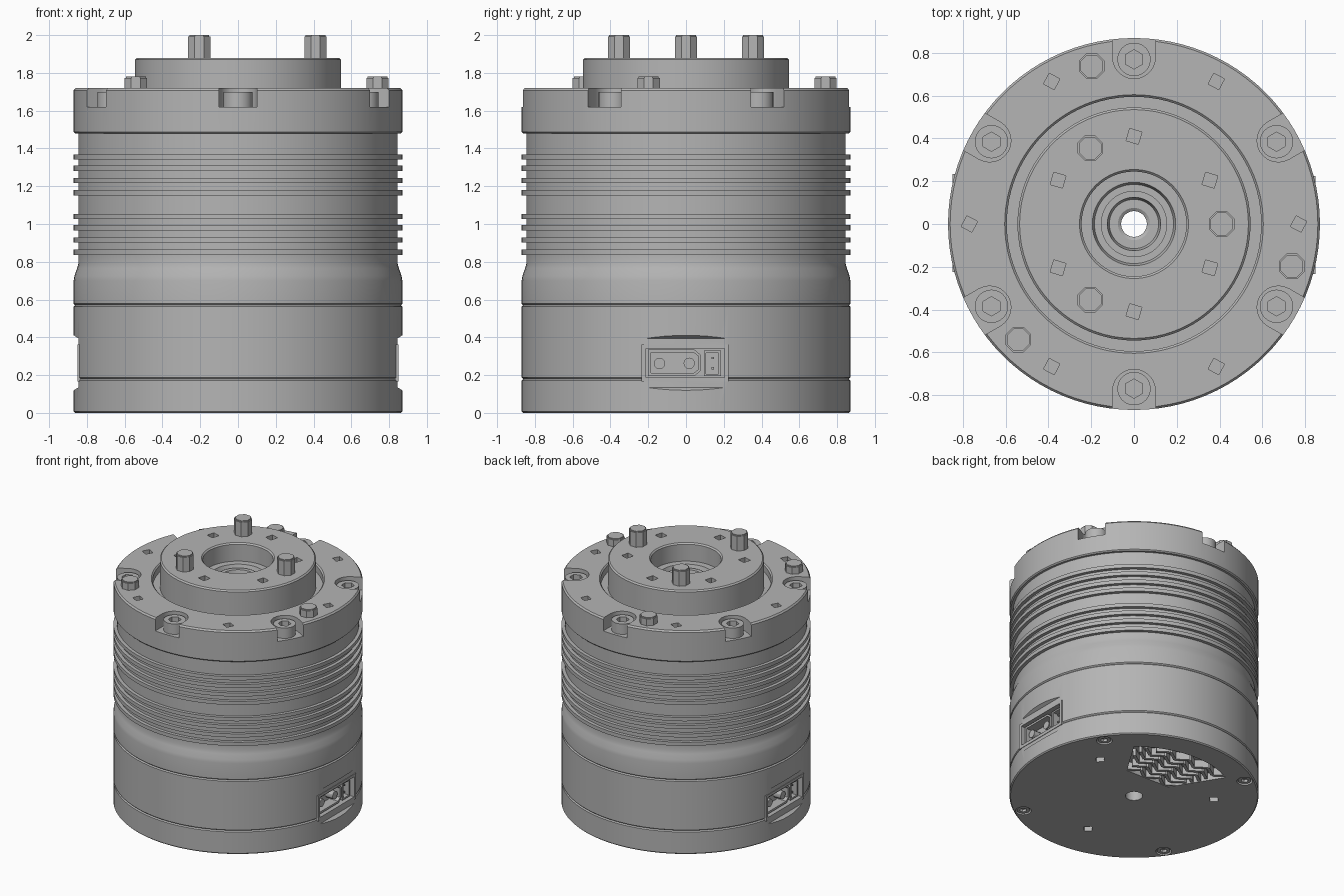
import bpy, bmesh
from math import sin, cos, pi, radians, hypot
from mathutils import Matrix

if "Cube" in bpy.data.objects:
    bpy.data.objects.remove(bpy.data.objects["Cube"], do_unlink=True)

metal = bpy.data.materials.new("grey_metal")
metal.use_nodes = True
GREY = (0.46, 0.46, 0.46, 1)
metal.diffuse_color = GREY
metal.node_tree.nodes["Principled BSDF"].inputs["Base Color"].default_value = GREY

I = Matrix.Identity(4)
ALONG_X = Matrix(((0, 0, 1, 0), (1, 0, 0, 0), (0, 1, 0, 0), (0, 0, 0, 1)))
ALONG_Y = Matrix.Rotation(pi / 2, 4, "X")


def turn(deg):
    return Matrix.Rotation(radians(deg), 4, "Z")


def polar(r, deg):
    return r * cos(radians(deg)), r * sin(radians(deg))


def ngon(n, r, x=0, y=0, start=0):
    return [(x + r * cos(2 * pi * i / n + start), y + r * sin(2 * pi * i / n + start)) for i in range(n)]


def rect(a0, a1, b0, b1):
    return [(a0, b0), (a1, b0), (a1, b1), (a0, b1)]


def finish(name, bm):
    bmesh.ops.recalc_face_normals(bm, faces=bm.faces)
    mesh = bpy.data.meshes.new(name)
    bm.to_mesh(mesh)
    bm.free()
    mesh.materials.append(metal)
    obj = bpy.data.objects.new(name, mesh)
    bpy.context.collection.objects.link(obj)
    return obj


def prisms(name, parts):
    """Extruded outlines: each part is (points, low, high, matrix)."""
    bm = bmesh.new()
    for pts, lo, hi, m in parts:
        a = [bm.verts.new(m @ Matrix.Translation((x, y, lo)).translation) for x, y in pts]
        b = [bm.verts.new(m @ Matrix.Translation((x, y, hi)).translation) for x, y in pts]
        bm.faces.new(a)
        bm.faces.new(b)
        for i in range(len(pts)):
            j = (i + 1) % len(pts)
            bm.faces.new((a[i], a[j], b[j], b[i]))
    return finish(name, bm)


def lathe(name, profile, n=96):
    """Closed (radius, height) outline turned about the z axis."""
    bm = bmesh.new()
    rings = [[bm.verts.new((r * cos(2 * pi * i / n), r * sin(2 * pi * i / n), z)) for r, z in profile]
             for i in range(n)]
    for i in range(n):
        a, b = rings[i], rings[(i + 1) % n]
        for k in range(len(profile)):
            q = (k + 1) % len(profile)
            bm.faces.new((a[k], b[k], b[q], a[q]))
    return finish(name, bm)


def cut(obj, parts):
    cutter = prisms("cutter", parts)
    cutter.hide_render = True
    mod = obj.modifiers.new("cut", "BOOLEAN")
    mod.operation, mod.solver, mod.object = "DIFFERENCE", "EXACT", cutter
    bpy.context.view_layer.objects.active = obj
    bpy.ops.object.modifier_apply(modifier=mod.name)
    bpy.data.objects.remove(cutter, do_unlink=True)


def drum(r, z0, z1, bore, c=0.008):
    return [(bore, z0), (r - c, z0), (r, z0 + c), (r, z1 - c), (r - c, z1), (bore, z1)]


BORE = 0.06
R = 0.87
SIXTHS = range(0, 360, 60)

# Stacked housings
base_cover = lathe("base_cover", drum(R, 0, 0.18, BORE))
electronics_housing = lathe("electronics_housing", drum(R, 0.18, 0.57, BORE))

profile = [(BORE, 0.57), (R - 0.008, 0.57), (R, 0.578), (R, 0.70), (0.866, 0.725), (0.852, 0.765), (0.845, 0.79)]
for z in (0.85, 0.915, 0.98, 1.04, 1.165, 1.23, 1.295, 1.355):
    profile += [(0.845, z - 0.014), (R, z - 0.014), (R, z + 0.014), (0.845, z + 0.014)]
profile += [(0.845, 1.48), (BORE, 1.48)]
lathe("finned_housing", profile)

# Top flange with a groove around the output hub
flange = lathe("top_flange", [(BORE, 1.48), (0.862, 1.48), (R, 1.488), (R, 1.708), (0.86, 1.72), (0.605, 1.72),
                              (0.595, 1.71), (0.595, 1.66), (BORE, 1.66)])
notch = [(1, -0.1)] + [polar(0.1, a) for a in range(270, 89, -15)] + [(1, 0.1)]
notch = [(x if x == 1 else x + 0.78, y) for x, y in notch]
cut(flange, [(notch, 1.62, 1.8, turn(a + 30)) for a in SIXTHS])
cut(flange, [(ngon(4, 0.04, *polar(0.77, a), 0.3), 1.6, 1.8, I) for a in SIXTHS])

# Socket screws in the flange notches
for a in SIXTHS:
    x, y = polar(0.77, a + 30)
    screw = prisms("flange_screw", [(ngon(24, 0.078, x, y), 1.6, 1.7, I)])
    cut(screw, [(ngon(6, 0.045, x, y, pi / 6), 1.65, 1.8, I)])

# Output hub with stepped bore
hub = lathe("output_hub", [(BORE, 1.6), (0.545, 1.6), (0.545, 1.87), (0.535, 1.88), (0.255, 1.88), (0.245, 1.87),
                           (0.245, 1.74), (0.195, 1.74), (0.185, 1.71), (0.155, 1.71), (0.155, 1.73),
                           (0.125, 1.73), (0.115, 1.69), (0.075, 1.69), (BORE, 1.68)])
cut(hub, [(ngon(4, 0.042, *polar(0.41, a + 30), 0.5), 1.75, 2, I) for a in SIXTHS])

# Locating pins on hub and flange
for name, r, start, z0, z1 in (("hub_pin", 0.41, 0, 1.85, 2.0), ("flange_pin", 0.765, -15, 1.7, 1.78)):
    for a in (start, start + 120, start + 240):
        x, y = polar(r, a)
        prisms(name, [(ngon(8, 0.064, x, y, pi / 8), z0, z1 - 0.008, I),
                      (ngon(8, 0.057, x, y, pi / 8), z1 - 0.009, z1, I)])

# Flats and pockets for the two side connectors
SIDES = (turn(0), turn(180))
flat = [(0.845, 0.135), (0.845, 0.395), (0.885, 0.42), (0.885, 0.11)]
for part in (base_cover, electronics_housing):
    cut(part, [(flat, -0.4, 0.4, s @ ALONG_Y) for s in SIDES])
cut(electronics_housing, [(rect(-0.215, 0.205, 0.187, 0.343), 0.72, 1, s @ ALONG_X) for s in SIDES])

shell = [(-0.2, 0.195), (0.045, 0.195), (0.08, 0.225), (0.08, 0.305), (0.045, 0.335), (-0.2, 0.335)]
inner = [(-0.185, 0.21), (0.04, 0.21), (0.065, 0.23), (0.065, 0.3), (0.04, 0.32), (-0.185, 0.32)]
for s in SIDES:
    m = s @ ALONG_X
    prisms("connector_frame", [(rect(-0.235, 0.225, 0.165, 0.188), 0.78, 0.849, m),
                               (rect(-0.235, 0.225, 0.342, 0.362), 0.78, 0.849, m),
                               (rect(-0.235, -0.213, 0.188, 0.342), 0.78, 0.849, m),
                               (rect(0.203, 0.225, 0.188, 0.342), 0.78, 0.849, m)])
    power = prisms("power_connector", [(shell, 0.71, 0.825, m)])
    cut(power, [(inner, 0.75, 0.9, m)])
    prisms("power_contacts", [(ngon(12, 0.03, y, 0.262), 0.74, 0.815, m) for y in (-0.14, 0.017)])
    signal = prisms("signal_connector", [(rect(0.095, 0.185, 0.195, 0.33), 0.71, 0.825, m)])
    cut(signal, [(rect(0.107, 0.173, 0.207, 0.318), 0.76, 0.9, m)])
    prisms("signal_contacts", [(rect(0.135, 0.147, z, z + 0.012), 0.75, 0.81, m) for z in (0.23, 0.285)])

# Underside: vent pocket, screw recesses and small holes
vent = [polar(0.69, a) for a in range(50, 119, 4)] + [polar(0.27, 112), polar(0.25, 95), polar(0.36, 42)]
cut(base_cover, [(vent, -0.1, 0.06, I)])
QUARTERS = range(35, 360, 90)
cut(base_cover, [(ngon(20, 0.055, *polar(0.8, a)), -0.1, 0.03, I) for a in QUARTERS]
    + [(ngon(4, 0.04, *polar(0.56, a)), -0.1, 0.05, I) for a in (25, 145, 265)])
for a in QUARTERS:
    x, y = polar(0.8, a)
    screw = prisms("base_screw", [(ngon(20, 0.046, x, y), 0.006, 0.05, I)])
    cut(screw, [(ngon(6, 0.026, x, y), -0.1, 0.025, I)])

# Herringbone ribs in the vent
ribs = []
for col in range(9):
    for row in range(8):
        x, y = -0.28 + col * 0.085, 0.27 + row * 0.065
        deg = 35 if col % 2 else -35
        if hypot(x, y) < 0.66 and -0.2 - (y - 0.27) * 0.3 < x < 0.26 + (y - 0.27) * 0.55:
            place = Matrix.Translation((x, y, 0)) @ turn(deg)
            ribs.append((rect(-0.052, 0.052, -0.011, 0.011), 0.004, 0.07, place))
prisms("vent_ribs", ribs)

# Smooth the round surfaces and keep the edges sharp
bpy.ops.object.select_all(action="DESELECT")
for obj in bpy.context.collection.objects:
    if obj.type == "MESH" and obj.data.materials and obj.data.materials[0] == metal:
        obj.select_set(True)
        bpy.context.view_layer.objects.active = obj
bpy.ops.object.shade_smooth_by_angle(angle=radians(30))
